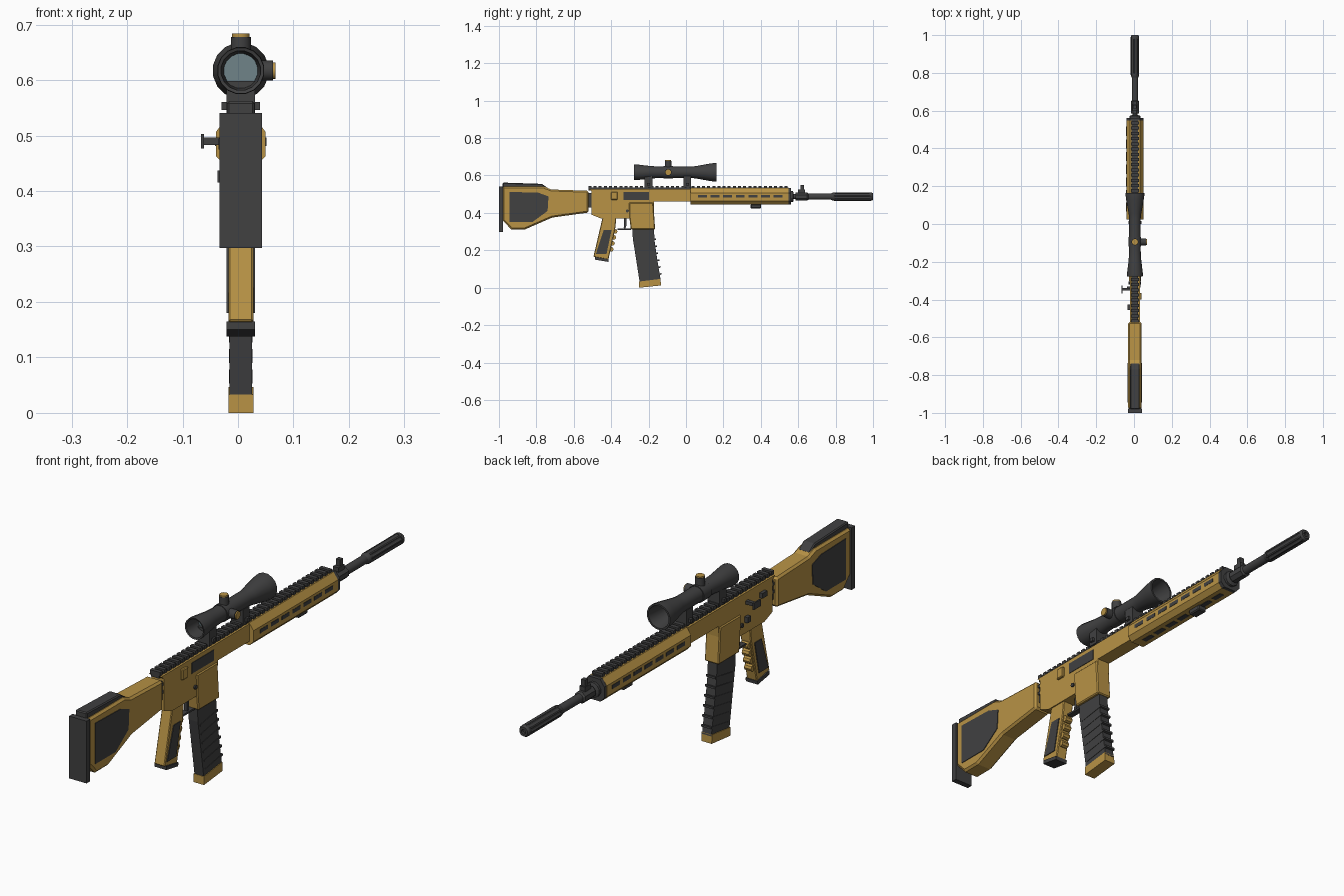
import bpy, bmesh, math
from mathutils import Matrix, Vector

CX = 0.005          # centre plane of the body
BZ = 0.487          # bore height
SZ = 0.617          # scope axis height


def material(name, rgb):
    m = bpy.data.materials.new(name)
    m.diffuse_color = (*rgb, 1)
    return m


GOLD = material("gold", (0.48, 0.29, 0.06))
DARK = material("dark grey", (0.052, 0.052, 0.053))
LENS = material("lens blue", (0.16, 0.23, 0.25))


def finish(name, bm, mat, bevel=0, smooth=False):
    bmesh.ops.recalc_face_normals(bm, faces=bm.faces)
    me = bpy.data.meshes.new(name)
    bm.to_mesh(me)
    bm.free()
    me.materials.append(mat)
    ob = bpy.data.objects.new(name, me)
    bpy.context.collection.objects.link(ob)
    if bevel:
        mod = ob.modifiers.new("bevel", 'BEVEL')
        mod.width, mod.segments = bevel, 1
        mod.limit_method, mod.angle_limit = 'ANGLE', math.radians(50)
    if smooth:
        bpy.ops.object.select_all(action='DESELECT')
        ob.select_set(True)
        bpy.context.view_layer.objects.active = ob
        bpy.ops.object.shade_smooth_by_angle(angle=math.radians(32))
    return ob


def extrude(name, pts, a, b, mat, axis='x', bevel=0):
    """Extrude a (y, z) outline along x, or an (x, z) outline along y."""
    bm = bmesh.new()
    place = (lambda p, t: (CX + t, *p)) if axis == 'x' else (lambda p, t: (CX + p[0], t, p[1]))
    f = bm.faces.new([bm.verts.new(place(p, a)) for p in pts])
    g = bmesh.ops.extrude_face_region(bm, geom=[f])
    d = Vector(place(pts[0], b)) - Vector(place(pts[0], a))
    bmesh.ops.translate(bm, vec=d, verts=[v for v in g['geom'] if isinstance(v, bmesh.types.BMVert)])
    return finish(name, bm, mat, bevel)


def slab(name, pts, half, mat, bevel=0):
    return extrude(name, pts, -half, half, mat, 'x', bevel)


def box(name, x, y, z, mat, bevel=0):
    return extrude(name, [(y[0], z[0]), (y[1], z[0]), (y[1], z[1]), (y[0], z[1])], x[0], x[1], mat, 'x', bevel)


def lathe(name, prof, z, mat, sides=16, smooth=True):
    """Spin a (y, radius) profile about the y direction."""
    bm = bmesh.new()
    rings = []
    for y, r in prof:
        rings.append([bm.verts.new((CX + r * math.cos(t), y, z + r * math.sin(t)))
                      for t in ((i + 0.5) * math.tau / sides for i in range(sides))])
    for r0, r1 in zip(rings, rings[1:]):
        for i in range(sides):
            j = (i + 1) % sides
            bm.faces.new((r0[i], r0[j], r1[j], r1[i]))
    bm.faces.new(rings[0])
    bm.faces.new(rings[-1])
    return finish(name, bm, mat, 0, smooth)


def knob(name, loc, r, depth, mat, direction, sides=16):
    bm = bmesh.new()
    rot = Vector(direction).to_track_quat('Z', 'Y').to_matrix().to_4x4()
    bmesh.ops.create_cone(bm, cap_ends=True, segments=sides, radius1=r, radius2=r, depth=depth,
                          matrix=Matrix.Translation(loc) @ rot)
    return finish(name, bm, mat, 0, True)


# Stock, cheek pad, butt plate and side panels
slab("stock", [(-0.52, 0.518), (-0.72, 0.525), (-0.76, 0.54), (-0.98, 0.54), (-0.98, 0.36),
               (-0.935, 0.312), (-0.86, 0.312), (-0.715, 0.375), (-0.52, 0.402)], 0.036, GOLD, 0.008)
slab("cheek_pad", [(-0.98, 0.53), (-0.98, 0.562), (-0.77, 0.555), (-0.735, 0.53)], 0.025, DARK, 0.004)
box("butt_plate", (-0.038, 0.038), (-1.0, -0.978), (0.297, 0.541), DARK)
slab("stock_panel", [(-0.945, 0.512), (-0.79, 0.508), (-0.735, 0.488), (-0.74, 0.41), (-0.82, 0.352),
                     (-0.945, 0.352)], 0.0385, DARK)
box("buffer_joint", (-0.02, 0.02), (-0.53, -0.49), (0.43, 0.505), DARK)
for z in (0.465, 0.495):
    box("joint_pin", (-0.026, 0.026), (-0.518, -0.507), (z - 0.006, z + 0.006), DARK)

# Receiver with magazine well
slab("receiver", [(-0.505, 0.515), (-0.52, 0.528), (0.03, 0.528), (0.03, 0.46), (-0.17, 0.46), (-0.175, 0.37),
                  (-0.3, 0.37), (-0.455, 0.37), (-0.505, 0.39)], 0.027, GOLD)
slab("magazine_well", [(-0.305, 0.455), (-0.175, 0.455), (-0.165, 0.312), (-0.295, 0.312), (-0.302, 0.37)],
     0.031, GOLD, 0.004)
box("ejection_port", (0.02, 0.029), (-0.335, -0.197), (0.47, 0.512), DARK)
box("forward_assist", (0.02, 0.036), (-0.4, -0.365), (0.47, 0.512), GOLD, 0.003)
knob("receiver_pin", (CX, -0.313, 0.41), 0.008, 0.066, DARK, (1, 0, 0), 10)
box("bolt_catch", (-0.042, -0.02), (-0.35, -0.33), (0.415, 0.437), DARK)
box("selector", (-0.04, -0.02), (-0.455, -0.425), (0.475, 0.495), DARK)
box("charging_arm", (-0.07, -0.02), (-0.353, -0.338), (0.483, 0.496), DARK)
box("charging_handle", (-0.072, -0.066), (-0.368, -0.325), (0.477, 0.503), DARK)

# Trigger and guard
box("guard_bar", (-0.012, 0.012), (-0.365, -0.295), (0.309, 0.316), DARK)
slab("trigger", [(-0.33, 0.375), (-0.318, 0.375), (-0.318, 0.335), (-0.325, 0.314), (-0.333, 0.318)], 0.006, DARK)

# Pistol grip
slab("grip", [(-0.445, 0.38), (-0.372, 0.38), (-0.378, 0.32), (-0.415, 0.15), (-0.495, 0.165)], 0.0225, GOLD, 0.003)
slab("grip_panel", [(-0.44, 0.308), (-0.398, 0.308), (-0.425, 0.18), (-0.482, 0.18)], 0.0255, DARK)
slab("grip_cap", [(-0.487, 0.165), (-0.413, 0.152), (-0.415, 0.138), (-0.487, 0.15)], 0.026, DARK)
for i in range(4):
    z = 0.205 + i * 0.032
    knob("finger_bump", (CX, -0.405 + (z - 0.185) * 0.22, z), 0.013, 0.03, GOLD, (1, 0, 0), 8)

# Magazine, leaning forward toward the foot
slab("magazine", [(-0.288, 0.33), (-0.172, 0.33), (-0.168, 0.25), (-0.152, 0.14), (-0.135, 0.04),
                  (-0.248, 0.03), (-0.268, 0.16), (-0.284, 0.26)], 0.02, DARK)
for i in range(6):
    z = 0.07 + i * 0.037
    y = -0.141 - (z - 0.07) * 0.16
    slab("magazine_rib", [(y - 0.1, z - 0.017), (y + 0.01, z), (y + 0.01, z + 0.008), (y - 0.1, z - 0.011)],
         0.0215, DARK)
slab("magazine_foot", [(-0.25, 0.033), (-0.136, 0.047), (-0.134, 0.012), (-0.25, 0.0)], 0.0225, GOLD)

# Handguard: eight-sided tube with slots along the sides and underside
octagon = [(0.026, 0.532), (0.045, 0.506), (0.045, 0.463), (0.028, 0.445),
           (-0.028, 0.445), (-0.045, 0.463), (-0.045, 0.506), (-0.026, 0.532)]
extrude("handguard", octagon, 0.025, 0.548, GOLD, 'y')
extrude("handguard_cap", [(x * 0.98, z) for x, z in octagon], 0.546, 0.562, DARK, 'y')
for i in range(7):
    y = 0.065 + i * 0.067
    box("side_slot", (-0.0462, 0.0462), (y, y + 0.048), (0.481, 0.496), DARK)
    box("under_slot", (-0.01, 0.01), (y, y + 0.048), (0.4435, 0.45), DARK)
box("under_mount", (-0.018, 0.018), (0.345, 0.402), (0.424, 0.446), DARK, 0.004)

# Top rail with teeth
box("rail", (-0.017, 0.017), (-0.522, 0.548), (0.52, 0.536), DARK)
tooth = box("rail_teeth", (-0.022, 0.022), (-0.522, -0.506), (0.53, 0.545), DARK)
arr = tooth.modifiers.new("array", 'ARRAY')
arr.count = 39
arr.use_relative_offset, arr.use_constant_offset = False, True
arr.constant_offset_displace = (0, 0.0276, 0)

# Barrel, gas block, front sight and fluted muzzle
lathe("barrel", [(0.54, 0.013), (0.65, 0.013), (0.65, 0.017), (0.8, 0.017)], BZ, DARK)
lathe("barrel_nut", [(0.555, 0.03), (0.572, 0.03), (0.576, 0.018)], BZ, DARK, 12, False)
lathe("gas_block", [(0.585, 0.024), (0.648, 0.024), (0.655, 0.017)], BZ, DARK, 8, False)
box("front_sight", (-0.009, 0.009), (0.612, 0.63), (0.49, 0.55), DARK)
box("front_sight_foot", (-0.012, 0.012), (0.598, 0.636), (0.5, 0.525), DARK)
flute = []
for i in range(32):
    r, t = (0.0225 if i % 4 < 2 else 0.0195), (i + 0.5) * math.tau / 32
    flute.append((r * math.cos(t), BZ + r * math.sin(t)))
extrude("muzzle", flute, 0.79, 0.99, DARK, 'y')
lathe("muzzle_collar", [(0.775, 0.017), (0.785, 0.022), (0.797, 0.022)], BZ, DARK)
lathe("muzzle_tip", [(0.98, 0.0225), (0.993, 0.0225), (1.0, 0.018), (1.0, 0.009), (0.985, 0.009)], BZ, DARK)

# Scope: hollow at both ends, with recessed lenses
lathe("scope", [(-0.205, 0.031), (-0.275, 0.036), (-0.277, 0.042), (-0.265, 0.043), (-0.19, 0.034),
                (-0.14, 0.031), (0.03, 0.031), (0.055, 0.034), (0.125, 0.047), (0.155, 0.051), (0.163, 0.051),
                (0.163, 0.044), (0.07, 0.031)], SZ, DARK)
lathe("rear_lens", [(-0.21, 0.031), (-0.206, 0.031)], SZ, LENS)
lathe("front_lens", [(0.071, 0.031), (0.075, 0.031)], SZ, LENS)
for y in (-0.2, 0.007):
    box("scope_mount", (-0.026, 0.026), (y - 0.021, y + 0.021), (0.535, 0.598), DARK)
    box("mount_screw", (-0.035, 0.035), (y - 0.008, y + 0.008), (0.546, 0.56), DARK)

# Scope turrets with gold caps
TY = -0.095
lathe("turret_band", [(TY - 0.025, 0.034), (TY + 0.025, 0.034)], SZ, DARK)
knob("top_turret", (CX, TY, 0.657), 0.018, 0.042, DARK, (0, 0, 1))
knob("top_turret_cap", (CX, TY, 0.68), 0.016, 0.007, GOLD, (0, 0, 1))
knob("side_turret", (0.045, TY, SZ), 0.018, 0.036, DARK, (1, 0, 0))
knob("side_turret_cap", (0.0645, TY, SZ), 0.015, 0.006, GOLD, (1, 0, 0))
